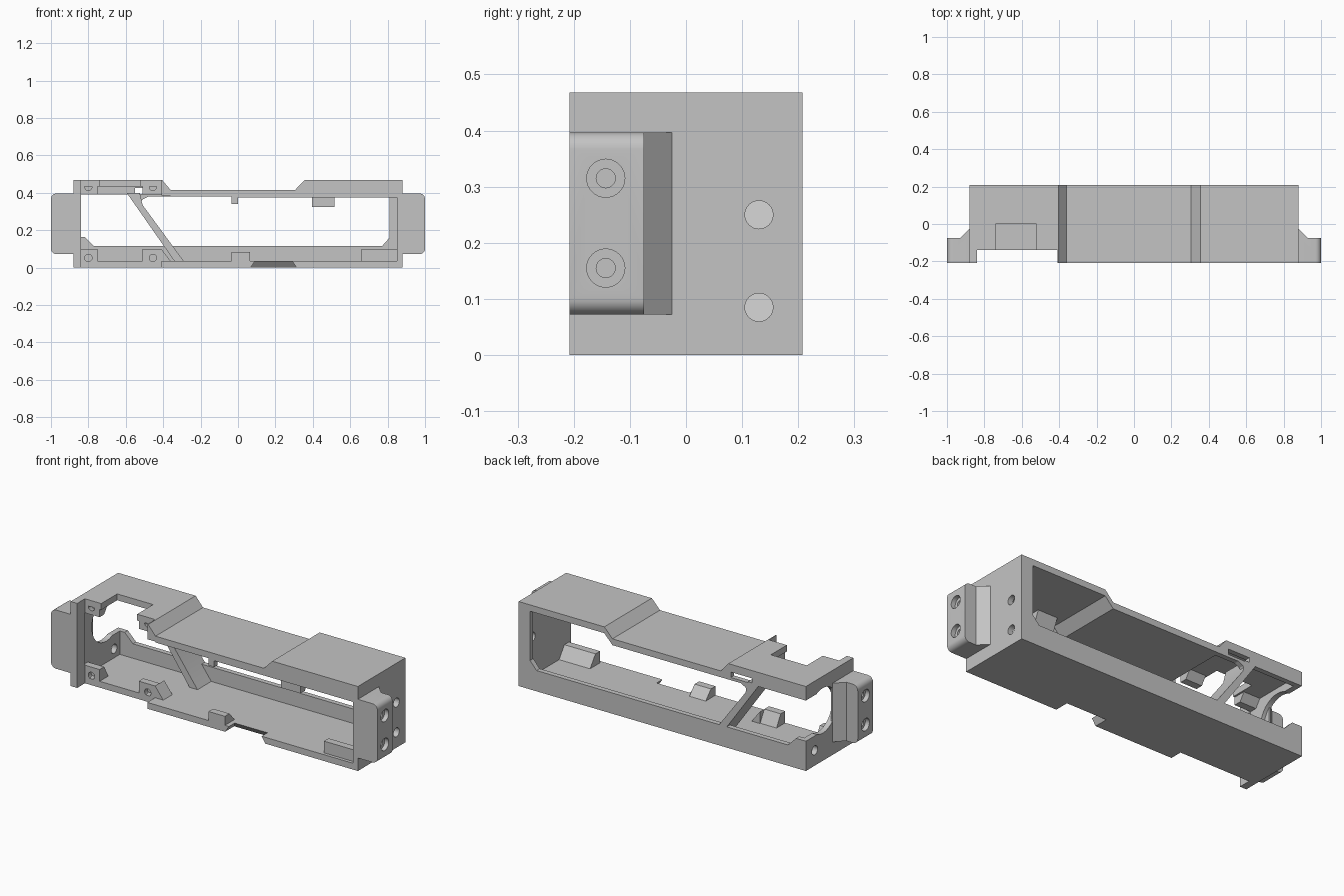
import bpy, bmesh, math
from mathutils import Matrix, Vector

cube = bpy.data.objects.get("Cube")
if cube:
    bpy.data.objects.remove(cube)

grey = bpy.data.materials.new("plain_grey")
grey.use_nodes = True
colour = (0.55, 0.55, 0.55, 1)
grey.diffuse_color = colour
grey.node_tree.nodes["Principled BSDF"].inputs["Base Color"].default_value = colour


def finish(name, bm):
    bmesh.ops.recalc_face_normals(bm, faces=bm.faces)
    mesh = bpy.data.meshes.new(name)
    bm.to_mesh(mesh)
    bm.free()
    mesh.materials.append(grey)
    obj = bpy.data.objects.new(name, mesh)
    bpy.context.collection.objects.link(obj)
    return obj


def prism(name, axis, pts, a, b, round_ends=0):
    """Extrude a flat profile along an axis from a to b."""
    place = {"x": lambda p, t: (t, p[0], p[1]),
             "y": lambda p, t: (p[0], t, p[1]),
             "z": lambda p, t: (p[0], p[1], t)}[axis]
    bm = bmesh.new()
    low = [bm.verts.new(place(p, a)) for p in pts]
    high = [bm.verts.new(place(p, b)) for p in pts]
    bm.faces.new(low)
    bm.faces.new(high)
    n = len(pts)
    for i in range(n):
        j = (i + 1) % n
        bm.faces.new((low[i], low[j], high[j], high[i]))
    if round_ends:
        edges = [e for e in bm.edges if all(abs(v.co.x) > 0.99 for v in e.verts)
                 and abs(e.verts[0].co.y - e.verts[1].co.y) > 0.01]
        bmesh.ops.bevel(bm, geom=edges, offset=round_ends, segments=6,
                        profile=0.5, affect="EDGES")
    return finish(name, bm)


def box(name, x0, x1, y0, y1, z0, z1):
    return prism(name, "z", [(x0, y0), (x1, y0), (x1, y1), (x0, y1)], z0, z1)


def rod(axis, centre, r, depth, r2=None):
    """Round cutter along x or y."""
    bm = bmesh.new()
    turn = Matrix.Rotation(math.pi / 2, 4, "Y" if axis == "x" else "X")
    bmesh.ops.create_cone(bm, cap_ends=True, segments=32, radius1=r,
                          radius2=r if r2 is None else r2, depth=depth,
                          matrix=Matrix.Translation(Vector(centre)) @ turn)
    return finish("cutter", bm)


def cut(obj, *cutters):
    """Subtract cutters, bake the result and discard them."""
    for c in cutters:
        c.hide_render = True
        mod = obj.modifiers.new("cut", "BOOLEAN")
        mod.object, mod.solver, mod.operation = c, "EXACT", "DIFFERENCE"
    bpy.context.view_layer.update()
    graph = bpy.context.evaluated_depsgraph_get()
    mesh = bpy.data.meshes.new_from_object(obj.evaluated_get(graph))
    obj.modifiers.clear()
    obj.data = mesh
    for c in cutters:
        bpy.data.objects.remove(c)


W, D, H, T = 0.88, 0.208, 0.468, 0.035
BAY = -0.14  # front of the recessed left bay

# Floor with recessed bay and a slanted notch in the front edge
floor = prism("floor", "z", [(-W, -D), (-0.84, -D), (-0.84, BAY), (-0.41, BAY),
                             (-0.41, -D), (W, -D), (W, D), (-W, D)], 0, T)
notch = prism("cutter", "y", [(0.06, -0.01), (0.32, -0.01), (0.28, 0.05), (0.1, 0.05)],
              -0.3, -0.12)
for v in notch.data.vertices:
    if v.co.y > -0.2 and v.co.z > 0:
        v.co.y = -0.17
cut(floor, notch)

# Top plate, stepped down in the middle, open over the left bay
top_line = [(-W, H), (-0.405, H), (-0.36, 0.415), (0.305, 0.415), (0.355, H), (W, H)]
under = [(x, z - T) for x, z in reversed(top_line)]
top_plate = prism("top_plate", "y", top_line + under, -D, D)
cut(top_plate, box("cutter", -0.84, -0.41, -0.3, BAY, 0.3, 0.6),
    box("cutter", -0.74, -0.52, -0.2, 0, 0.3, 0.6))

# Front lip under the top plate
prism("front_lip", "y", [(-0.41, 0.385), (-0.41, H)] + top_line[1:] +
      [(W, 0.375), (0, 0.375), (0, 0.34), (-0.035, 0.34), (-0.035, 0.385)], -D, -0.178)

# Back frame with a long window and a small slot
back = prism("back_frame", "y", [(-W, 0)] + top_line + [(W, 0)], 0.18, D)
window = prism("cutter", "y", [
    (-1, 0.165), (-0.82, 0.165), (-0.77, 0.115), (0.77, 0.115), (0.81, 0.16),
    (0.81, 0.435), (0.34, 0.435), (0.29, 0.38), (-0.48, 0.38), (-0.51, 0.365),
    (-0.53, 0.335), (-0.56, 0.39), (-1, 0.39)], 0.1, 0.3)
slot = box("cutter", -0.55, -0.42, 0.1, 0.3, 0.395, 0.425)
cut(back, window, slot)

# Diagonal strut
prism("diagonal_strut", "y", [(-0.595, 0.4), (-0.34, T), (-0.29, T),
                              (-0.51, 0.335), (-0.525, 0.4)], 0.06, D)

# End walls: the left bay end is cut away by a rounded opening at the back
bay_wall = box("bay_end_wall", -W, -0.85, -D, D, 0, H)
cut(bay_wall, rod("x", (-0.86, 0.06, 0.278), 0.125, 0.2),
    box("cutter", -1, -0.8, 0.06, 0.3, 0.165, 0.39),
    rod("x", (-0.86, 0.13, 0.085), 0.025, 0.2))
box("bay_wall_front_edge", -W, -0.84, -D, BAY, 0, H)
far_wall = box("far_end_wall", 0.85, W, -D, D, 0, H)
cut(far_wall, *[rod("x", (0.86, 0.13, z), 0.025, 0.2) for z in (0.085, 0.25)])
corner = box("far_back_post", 0.81, W, 0.18, D, 0.1, 0.44)

# Mounting ears with counterbored holes
for side, name in ((-1, "right_ear"), (1, "left_ear")):
    profile = [(0.87, -D), (1, -D), (1, -0.075), (0.93, -0.075), (W, -0.025), (0.87, -0.025)]
    ear = prism(name, "z", [(side * x, y) for x, y in profile], 0.072, 0.397, 0.03)
    cutters = []
    for z in (0.155, 0.315):
        cutters += [rod("x", (side * 1.0, -0.143, z), 0.034, 0.05),
                    rod("x", (side * 0.96, -0.143, z), 0.017, 0.1)]
    cut(ear, *cutters)


# Wedge blocks on the floor and below the top
def wedge(name, x0, x1, y, z0, z1, taper=0.0):
    return prism(name, "x", [(y, z0), (y, z1), (y + 0.04, z1), (y + 0.09, z0)], x0, x1)


for label, x0, x1, hole in (("outer", -0.85, -0.75, -0.8), ("inner", -0.51, -0.41, -0.455)):
    lower = wedge(label + "_lower_boss", x0, x1, BAY, 0.01, 0.1)
    cut(lower, rod("y", (hole, BAY, 0.052), 0.027, 0.07, 0.012))
    upper = wedge(label + "_upper_boss", x0, x1, BAY, H - 0.005, 0.39)
    cut(upper, rod("y", (hole, BAY, 0.432), 0.027, 0.07, 0.012))
prism("inner_boss_ramp", "y", [(-0.41, 0.01), (-0.41, 0.1), (-0.36, T), (-0.36, 0.01)],
      BAY, -0.06)
wedge("middle_stop", -0.035, 0.065, -D, 0.03, 0.085)
wedge("far_stop", 0.66, 0.85, -0.19, 0.03, 0.1)
wedge("upper_tab", 0.395, 0.515, -0.19, 0.44, 0.325)

# Smooth the round holes while keeping edges sharp
for obj in bpy.context.scene.objects:
    obj.select_set(obj.type == "MESH")
bpy.context.view_layer.objects.active = floor
bpy.ops.object.shade_smooth_by_angle(angle=math.radians(25))
